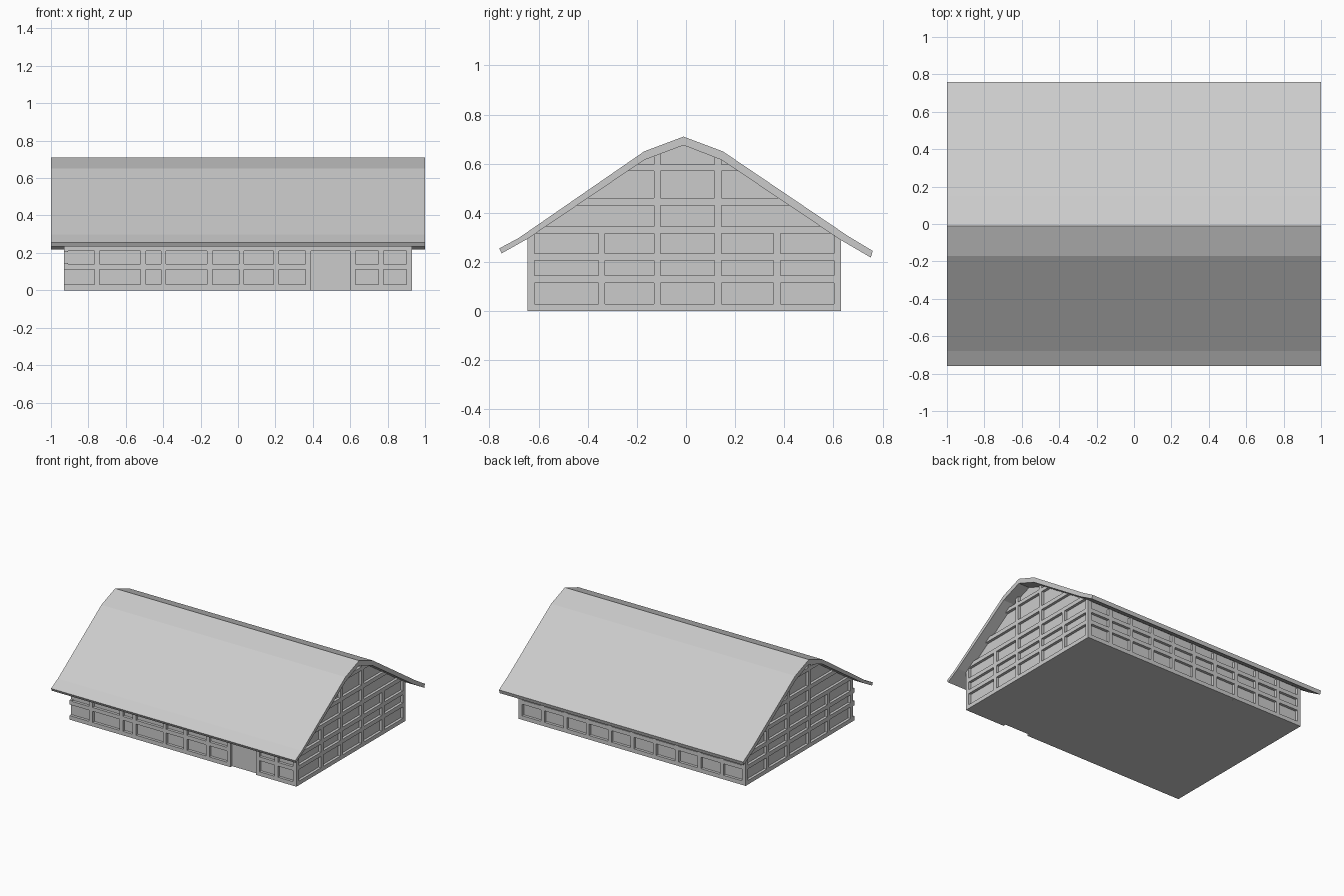
import bpy, bmesh

if "Cube" in bpy.data.objects:
    bpy.data.objects.remove(bpy.data.objects["Cube"])

# Roof cross-section (y, z): outer skin and underside
OUTER = [(-0.76, 0.255), (-0.68, 0.298), (-0.17, 0.65), (-0.01, 0.71),
         (0.15, 0.65), (0.66, 0.305), (0.76, 0.245)]
UNDER = [(-0.75, 0.235), (-0.645, 0.294), (-0.17, 0.615), (-0.01, 0.675),
         (0.145, 0.615), (0.63, 0.289), (0.752, 0.218)]
FRONT, BACK, END = -0.645, 0.63, 0.93    # outer faces of the timbers
D = 0.02                                 # timber depth
W = 0.028                                # timber width


def under_z(y):
    for (y0, z0), (y1, z1) in zip(UNDER, UNDER[1:]):
        if y0 <= y <= y1:
            return z0 + (z1 - z0) * (y - y0) / (y1 - y0)


def span(z):
    """y limits of the gable wall at height z."""
    lo, hi = FRONT, BACK
    for (y0, z0), (y1, z1) in zip(UNDER[1:5], UNDER[2:6]):
        if min(z0, z1) <= z <= max(z0, z1):
            y = y0 + (y1 - y0) * (z - z0) / (z1 - z0)
            if y < -0.01:
                lo = max(lo, y)
            else:
                hi = min(hi, y)
    return lo, hi


def prism(bm, profile, x0, x1, skip=()):
    """Extrude a yz profile along x, leaving out chosen side faces."""
    a = [bm.verts.new((x0, y, z)) for y, z in profile]
    b = [bm.verts.new((x1, y, z)) for y, z in profile]
    n = len(profile)
    bm.faces.new(a)
    bm.faces.new(b[::-1])
    for i in range(n):
        if i not in skip:
            j = (i + 1) % n
            bm.faces.new((a[i], b[i], b[j], a[j]))


def box(bm, x0, x1, y0, y1, z0, z1):
    prism(bm, [(y0, z0), (y1, z0), (y1, z1), (y0, z1)], x0, x1)


def finish(bm, name):
    bmesh.ops.recalc_face_normals(bm, faces=bm.faces)
    me = bpy.data.meshes.new(name)
    bm.to_mesh(me)
    bm.free()
    ob = bpy.data.objects.new(name, me)
    bpy.context.collection.objects.link(ob)
    return ob


# Roof shell
bm = bmesh.new()
prism(bm, OUTER + UNDER[::-1], -1, 1)
finish(bm, "roof")

# Plastered wall body, open under the roof
f, b = FRONT + D, BACK - D
bm = bmesh.new()
body = [(f, 0), (b, 0), (b, under_z(b))] + UNDER[4:1:-1] + [(f, under_z(f))]
prism(bm, body, -END + D, END - D, skip=(2, 3, 4, 5))
finish(bm, "wall_body")

# Gable timbers, same on both ends
rails = [(0, 0.03), (0.115, 0.145), (0.205, 0.235), (0.315, 0.345), (0.43, 0.46), (0.57, 0.597)]
posts = [(FRONT, 0), (-0.357, 0.33), (-0.131, 1), (0.116, 1), (0.356, 0.33), (BACK - W, 0)]
for side, name in ((1, "right_gable_timbers"), (-1, "left_gable_timbers")):
    bm = bmesh.new()
    x0, x1 = side * (END - D), side * END
    for z0, z1 in rails:
        (l0, r0), (l1, r1) = span(z0), span(z1)
        prism(bm, [(l0, z0), (r0, z0), (r1, z1), (l1, z1)], x0, x1)
    for y, top in posts:
        if side < 0 and y == FRONT:
            y = FRONT + D        # this corner stays open on the front
        t0, t1 = under_z(y), under_z(y + W)
        if top == 0.33:
            t0 = t1 = top
        prism(bm, [(y, 0), (y + W, 0), (y + W, t1), (y, t0)], x0, x1)
    finish(bm, name)

# Front timbers, sill interrupted by the doorway
bm = bmesh.new()
for x in (-0.768, -0.52, -0.413, -0.165, 0.005, 0.19, 0.362, 0.60, 0.75, END - W):
    box(bm, x, x + W, FRONT, f, 0, under_z(FRONT))
for x0, x1 in ((-END, 0.39), (0.60, END)):
    box(bm, x0, x1, FRONT, f, 0, 0.03)
    box(bm, x0, x1, FRONT, f, 0.112, 0.14)
box(bm, -END, END, FRONT, f, 0.21, 0.238)
finish(bm, "front_timbers")

# Back timbers in ten even bays
bm = bmesh.new()
for i in range(11):
    x = -END + i * (2 * END - W) / 10
    box(bm, x, x + W, b, BACK, 0, under_z(BACK))
for z0, z1 in rails[:3]:
    box(bm, -END, END, b, BACK, z0, z1)
finish(bm, "back_timbers")
